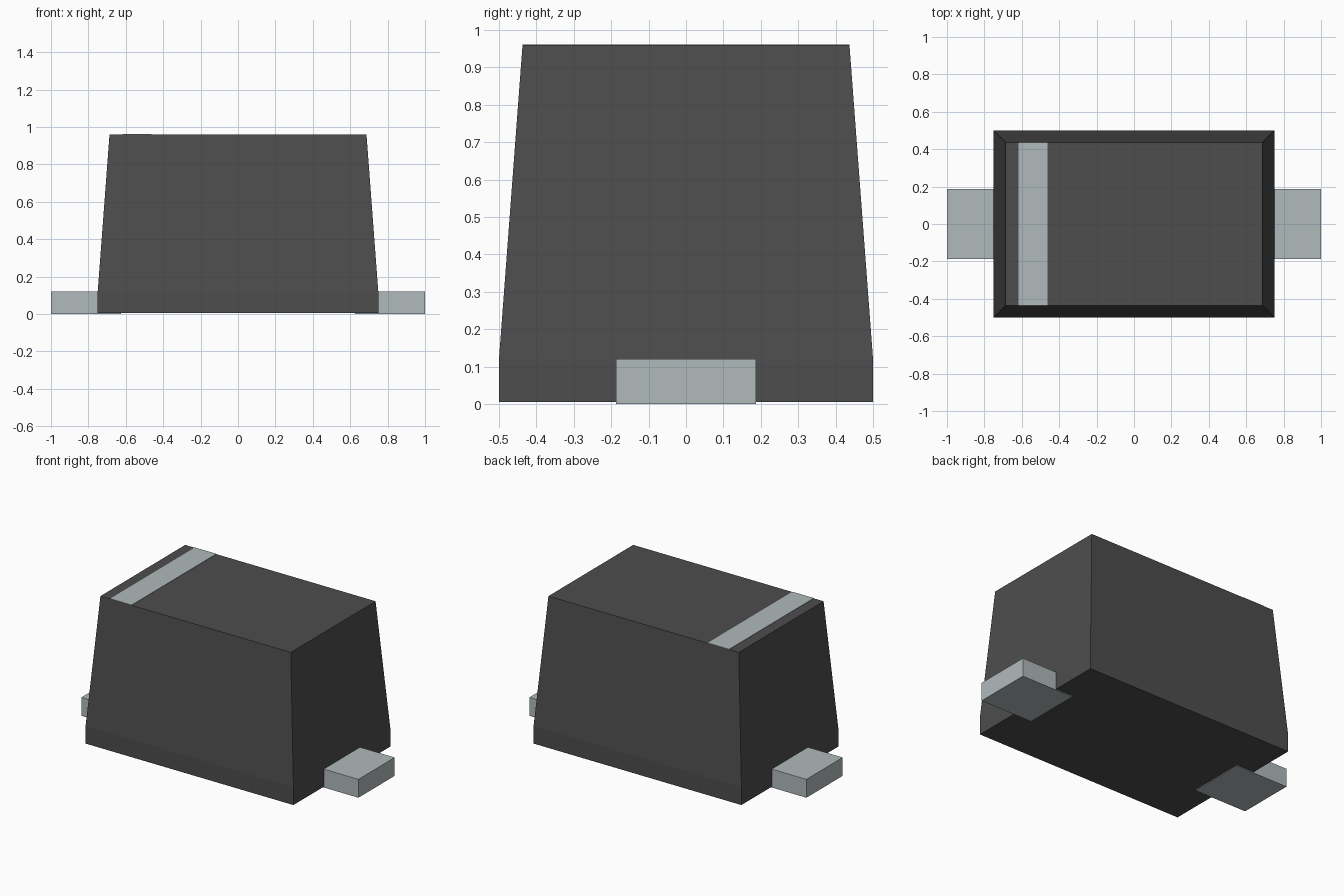
import bpy
import bmesh

cube = bpy.data.objects.get("Cube")
if cube:
    bpy.data.objects.remove(cube, do_unlink=True)


def make_material(name, rgb):
    mat = bpy.data.materials.new(name)
    mat.use_nodes = True
    colour = (*rgb, 1.0)
    mat.diffuse_color = colour
    bsdf = mat.node_tree.nodes["Principled BSDF"]
    bsdf.inputs["Base Color"].default_value = colour
    bsdf.inputs["Roughness"].default_value = 0.6
    return mat


def stack(name, sections, mat):
    """Closed solid from rectangular sections (x0, x1, y0, y1, z), bottom to top."""
    bm = bmesh.new()
    rings = [[bm.verts.new(p) for p in ((x0, y0, z), (x1, y0, z), (x1, y1, z), (x0, y1, z))]
             for x0, x1, y0, y1, z in sections]
    for low, high in zip(rings, rings[1:]):
        for i in range(4):
            j = (i + 1) % 4
            bm.faces.new((low[i], low[j], high[j], high[i]))
    bm.faces.new(rings[0][::-1])
    bm.faces.new(rings[-1])
    mesh = bpy.data.meshes.new(name)
    bm.to_mesh(mesh)
    bm.free()
    mesh.materials.append(mat)
    obj = bpy.data.objects.new(name, mesh)
    bpy.context.collection.objects.link(obj)
    return obj


black = make_material("black plastic", (0.075, 0.075, 0.075))
metal = make_material("grey metal", (0.44, 0.49, 0.505))

# Moulded body: short upright base, then tapering to the top
stack("body", [(-0.75, 0.75, -0.5, 0.5, 0.005),
               (-0.75, 0.75, -0.5, 0.5, 0.12),
               (-0.687, 0.687, -0.437, 0.437, 0.96)], black)

# Polarity band lying on the top face
stack("polarity_band", [(-0.617, -0.462, -0.437, 0.437, 0.959),
                        (-0.617, -0.462, -0.437, 0.437, 0.962)], metal)

# Flat leads, each running a little way under the body
for name, x0, x1 in (("right_lead", -1.0, -0.625), ("left_lead", 0.625, 1.0)):
    stack(name, [(x0, x1, -0.187, 0.187, 0.0),
                 (x0, x1, -0.187, 0.187, 0.12)], metal)
